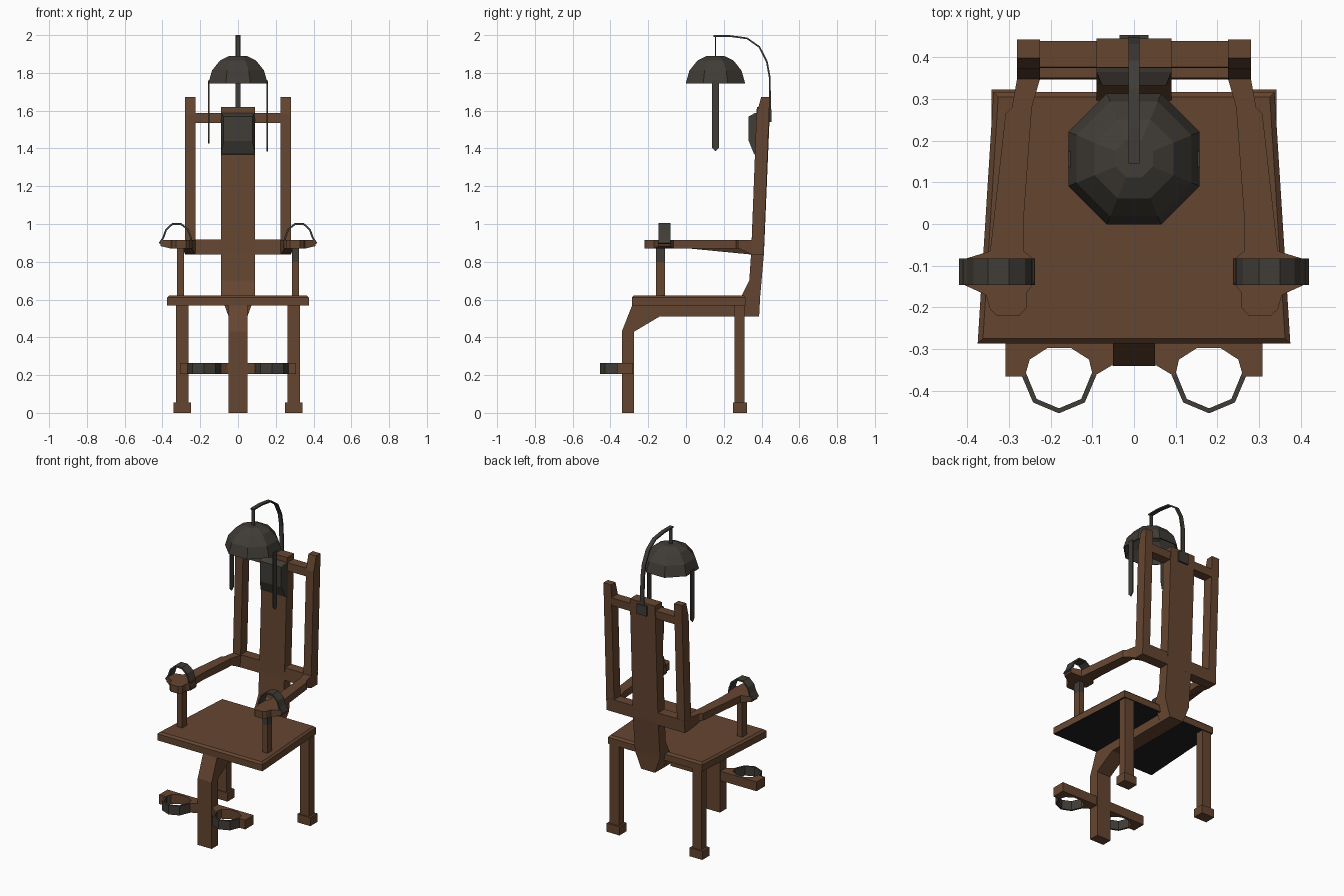
import bpy, bmesh, math
from mathutils import Vector

if "Cube" in bpy.data.objects:
    bpy.data.objects.remove(bpy.data.objects["Cube"])


def material(name, rgb):
    m = bpy.data.materials.new(name)
    m.diffuse_color = (*rgb, 1)
    m.use_nodes = True
    m.node_tree.nodes["Principled BSDF"].inputs["Base Color"].default_value = m.diffuse_color
    return m


WOOD = material("brown wood", (0.130, 0.060, 0.030))
METAL = material("dark grey metal", (0.052, 0.046, 0.038))
DARK = material("blackened underside", (0.016, 0.015, 0.014))


def finish(name, bm, *mats):
    bmesh.ops.recalc_face_normals(bm, faces=bm.faces)
    me = bpy.data.meshes.new(name)
    bm.to_mesh(me)
    bm.free()
    for m in mats:
        me.materials.append(m)
    ob = bpy.data.objects.new(name, me)
    bpy.context.collection.objects.link(ob)
    return ob


def prism_bm(pts, axis, lo, hi):
    """Extrude a 2D outline along an axis; pts are the other two coordinates in xyz order."""
    def place(p, t):
        v = list(p)
        v.insert("xyz".index(axis), t)
        return Vector(v)
    bm = bmesh.new()
    a = [bm.verts.new(place(p, lo)) for p in pts]
    b = [bm.verts.new(place(p, hi)) for p in pts]
    bm.faces.new(a)
    bm.faces.new(b)
    n = len(pts)
    for i in range(n):
        j = (i + 1) % n
        bm.faces.new((a[i], a[j], b[j], b[i]))
    return bm


def prism(name, pts, axis, lo, hi, mat=WOOD):
    return finish(name, prism_bm(pts, axis, lo, hi), mat)


def box(name, x0, x1, y0, y1, z0, z1, mat=WOOD):
    return prism(name, [(x0, y0), (x1, y0), (x1, y1), (x0, y1)], "z", z0, z1, mat)


def ribbon(name, path, thick, axis, lo, hi, mat=METAL):
    """Strip of constant thickness following a 2D path, offset along the path normals."""
    path = [Vector(p) for p in path]
    off = []
    for i, p in enumerate(path):
        d = path[min(i + 1, len(path) - 1)] - path[max(i - 1, 0)]
        off.append(p + Vector((-d.y, d.x)).normalized() * thick)
    return prism(name, path + off[::-1], axis, lo, hi, mat)


# Seat with chamfered top and dark underside
bm = prism_bm([(-.375, -.287), (.375, -.287), (.337, .316), (-.337, .316)], "z", .568, .622)
top = [e for e in bm.edges if all(v.co.z > .6 for v in e.verts)]
bmesh.ops.bevel(bm, geom=top, offset=.012, segments=1, affect='EDGES')
bmesh.ops.recalc_face_normals(bm, faces=bm.faces)
for f in bm.faces:
    f.material_index = 1 if f.normal.z < -.9 else 0
finish("seat", bm, WOOD, DARK)

# Front leg that bends into the beam under the seat
prism("front_leg_and_beam", [(-.34, 0), (-.275, 0), (-.275, .43), (-.14, .51), (.32, .51),
                             (.32, .57), (-.285, .57), (-.34, .43)], "x", -.05, .05)

# Back plank, narrowed below the seat
bm = prism_bm([(.387, .51), (.393, .62), (.413, .85), (.445, 1.62), (.375, 1.62), (.345, .85),
               (.335, .70), (.295, .62), (.295, .51)], "x", -.09, .09)
for v in bm.verts:
    if v.co.z < .55:
        v.co.x *= .55
finish("back_plank", bm, WOOD)

# Back rails
prism("lower_back_rail", [(.346, .838), (.412, .838), (.415, .918), (.35, .918)], "x", -.28, .28)
prism("upper_back_rail", [(.374, 1.535), (.436, 1.535), (.439, 1.587), (.376, 1.587)], "x", -.23, .23)

# Head pad on the plank
bm = prism_bm([(.38, 1.36), (.38, 1.59), (.365, 1.587), (.332, 1.57), (.332, 1.44), (.36, 1.37)],
              "x", -.09, .09)
for v in bm.verts:
    if v.co.y < .34:
        v.co.x *= .85
finish("head_pad", bm, METAL)

for side, s in (("left", -1), ("right", 1)):
    def xs(a, b):
        return sorted((s * a, s * b))

    # Rear legs with feet
    box(side + "_rear_leg", *xs(.262, .328), .257, .31, 0, .575)
    box(side + "_rear_foot", *xs(.25, .342), .25, .322, 0, .055)

    # Back posts with slanted tips
    prism(side + "_back_post", [(.345, .838), (.411, .838), (.443, 1.672), (.398, 1.672), (.373, 1.58)],
          "x", *xs(.225, .28))

    # Armrest with widened wrist area
    arm = [(.225, .35), (.28, .35), (.293, .28), (.308, .265), (.345, -.065), (.41, -.085),
           (.41, -.145), (.355, -.17), (.345, -.205), (.328, -.22), (.275, -.22), (.257, -.2),
           (.257, -.165), (.24, -.14), (.24, -.085), (.264, -.065), (.264, .02), (.245, .28)]
    bm = prism_bm([(s * x, y) for x, y in arm], "z", .87, .916)
    for v in bm.verts:
        if v.co.z < .9 and abs(v.co.x) > .4:
            v.co.z = .883
        if v.co.z < .9 and v.co.y > .34:
            v.co.z = .838
    finish(side + "_armrest", bm, WOOD)

    # Armrest support; the right one has a metal upper part
    box(side + "_arm_support", *xs(.287, .323), -.16, -.112, .61, .80 if s > 0 else .88)
    if s > 0:
        box("right_arm_support_collar", *xs(.287, .323), -.16, -.112, .80, .88, METAL)

    # Wrist strap
    wrist = [(.42, .90), (.40, .93), (.385, .972), (.35, 1.004), (.3, 1.004), (.262, .975),
             (.245, .93), (.238, .875)]
    ribbon(side + "_wrist_strap", [(s * x, z) for x, z in wrist], s * .01, "y", -.146, -.083)

    # Foot rest with a notch for the ankle
    rest = [(.04, -.28), (.04, -.338), (.055, -.34), (.098, -.366), (.108, -.325), (.152, -.297),
            (.207, -.297), (.25, -.325), (.262, -.366), (.308, -.366), (.308, -.28)]
    prism(side + "_foot_rest", [(s * x, y) for x, y in rest], "z", .205, .265)

    # Ankle strap
    ankle = [(.09, -.362), (.118, -.428), (.18, -.454), (.242, -.428), (.27, -.362)]
    ribbon(side + "_ankle_strap", [(s * x, y) for x, y in ankle], s * .012, "z", .205, .265)

    # Chin strap hanging from the helmet
    tip = 1.385 if s > 0 else 1.425
    prism(side + "_chin_strap", [(.137, 1.76), (.175, 1.76), (.175, tip + .02), (.156, tip),
                                 (.137, tip + .02)], "x", *xs(.152, .158), METAL)

# Eight-sided helmet shell
bm = bmesh.new()
rings = []
for r, z in ((.157, 1.745), (.138, 1.812), (.095, 1.866), (.045, 1.89)):
    R = r / math.cos(math.pi / 8)
    rings.append([bm.verts.new((R * math.cos((k + .5) * math.pi / 4),
                                .156 + R * math.sin((k + .5) * math.pi / 4), z)) for k in range(8)])
for a, b in zip(rings, rings[1:]):
    for k in range(8):
        bm.faces.new((a[k], a[(k + 1) % 8], b[(k + 1) % 8], b[k]))
bm.faces.new(rings[-1])
helmet = finish("helmet", bm, METAL)
mod = helmet.modifiers.new("shell", 'SOLIDIFY')
mod.thickness = .006

# Curved hanger arm, hanging rod and rear bracket
ribbon("hanger_arm", [(.145, 2.0), (.23, 2.0), (.325, 1.987), (.392, 1.94), (.432, 1.862),
                      (.448, 1.775), (.45, 1.57)], -.009, "x", -.013, .013)
box("hanger_rod", -.011, .011, .153, .159, 1.885, 1.996, METAL)
box("hanger_bracket", -.035, .035, .438, .453, 1.54, 1.605, METAL)
